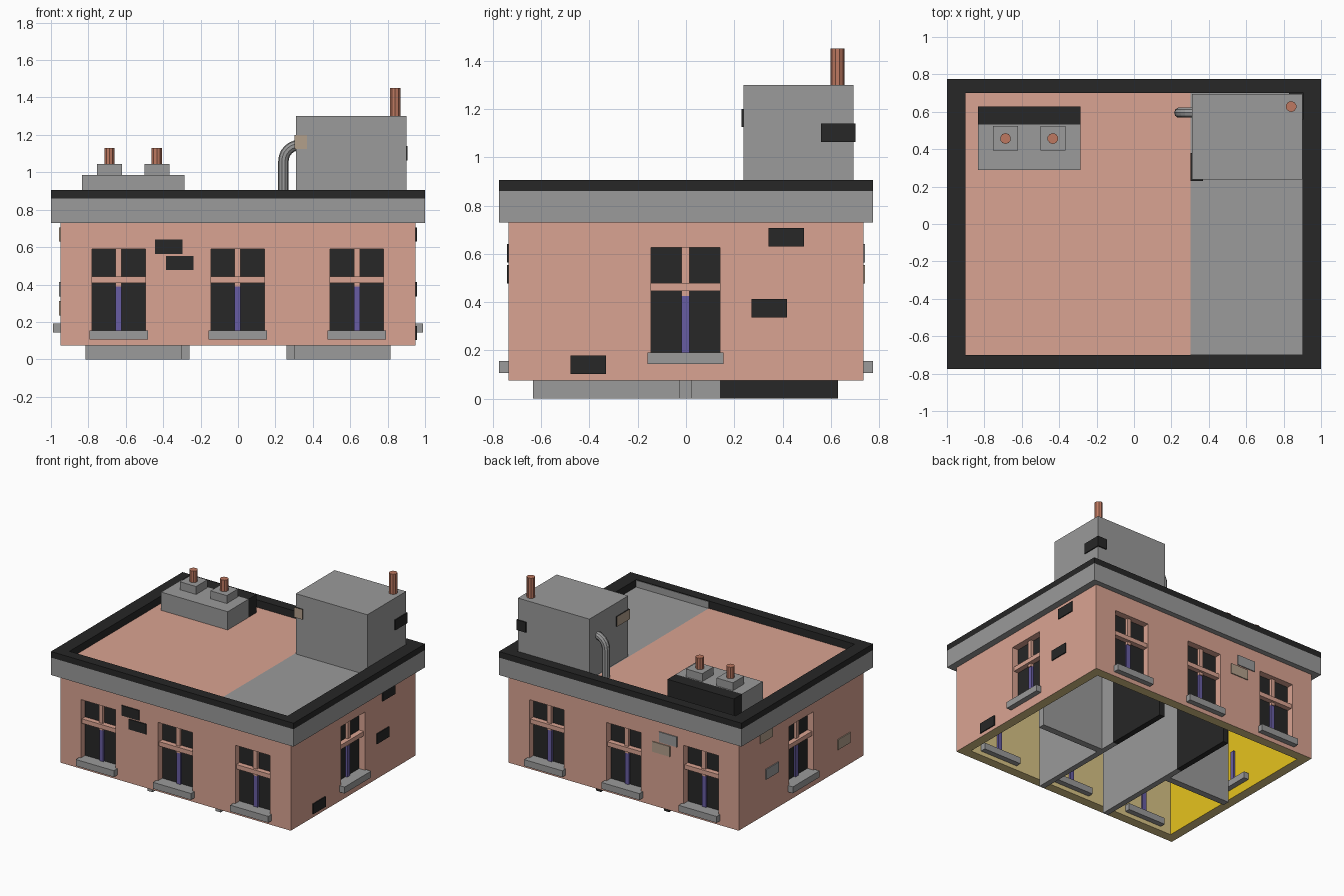
import bpy, bmesh, math

if "Cube" in bpy.data.objects:
    bpy.data.objects.remove(bpy.data.objects["Cube"])


def material(name, r, g, b):
    m = bpy.data.materials.new(name)
    m.diffuse_color = (r, g, b, 1)
    m.use_nodes = True
    m.node_tree.nodes["Principled BSDF"].inputs["Base Color"].default_value = m.diffuse_color
    return m


PINK = material("pink_plaster", .70, .37, .287)
GRAY = material("gray_concrete", .325, .325, .325)
BLACK = material("charcoal", .02, .02, .02)
TAN = material("tan_brick", .45, .35, .26)
BLUE = material("violet_blue", .136, .107, .366)
CLAY = material("clay_pot", .51, .19, .119)
KHAKI = material("khaki_interior", .69, .55, .235)
YELLOW = material("yellow_interior", .79, .546, .013)


def make(name, bm, *mats):
    bmesh.ops.recalc_face_normals(bm, faces=bm.faces)
    me = bpy.data.meshes.new(name)
    bm.to_mesh(me)
    bm.free()
    for m in mats:
        me.materials.append(m)
    ob = bpy.data.objects.new(name, me)
    bpy.context.collection.objects.link(ob)
    return ob


def boxes(name, items, *mats):
    """Each item: x0, x1, y0, y1, z0, z1."""
    bm = bmesh.new()
    for x0, x1, y0, y1, z0, z1 in items:
        vs = bmesh.ops.create_cube(bm, size=1)["verts"]
        for v in vs:
            v.co.x = x0 if v.co.x < 0 else x1
            v.co.y = y0 if v.co.y < 0 else y1
            v.co.z = z0 if v.co.z < 0 else z1
    return make(name, bm, *mats)


def on_wall(side, u0, u1, d0, d1, z0, z1):
    """Box on a wall: u along the wall, d outward from its surface."""
    if side in ("front", "back"):
        s = -1 if side == "front" else 1
        a, b = sorted((s * (.735 + d0), s * (.735 + d1)))
        return (u0, u1, a, b, z0, z1)
    s = -1 if side == "left" else 1
    a, b = sorted((s * (.95 + d0), s * (.95 + d1)))
    return (a, b, u0, u1, z0, z1)


# window positions: side, centre along wall, sill bottom
windows = [(s, u, .107) for s in ("front", "back") for u in (-.638, -.002, .635)]
windows += [(s, -.002, .143) for s in ("left", "right")]

# hollow walls with recessed windows
walls = boxes("walls", [(-.95, .95, -.735, .735, .075, .8)], PINK, BLACK, KHAKI, YELLOW)
cuts = [(-.88, .88, -.665, .665, -.5, .78)]
cuts += [on_wall(s, u - .143, u + .143, -.05, .1, z + .02, z + .483) for s, u, z in windows]
cutter = boxes("wall_cutter", cuts)
cutter.hide_render = True
mod = walls.modifiers.new("openings", "BOOLEAN")
mod.operation, mod.solver, mod.object = "DIFFERENCE", "EXACT", cutter
bpy.context.view_layer.update()
cut_mesh = bpy.data.meshes.new_from_object(
    walls.evaluated_get(bpy.context.evaluated_depsgraph_get()))
walls.modifiers.clear()
walls.data = cut_mesh
bpy.data.objects.remove(cutter)
cut_mesh.materials.clear()
for m in (PINK, BLACK, KHAKI, YELLOW):
    cut_mesh.materials.append(m)
for f in cut_mesh.polygons:
    c, n = f.center, f.normal
    f.material_index = 0
    if n.z < -.9 and c.z < .1:                              # bottom rim
        f.material_index = 2
    elif abs(c.x) < .885 and abs(c.y) < .67 and c.z < .79:  # room side
        f.material_index = 3 if c.x < -.87 and n.x > .9 else 2
    elif abs(abs(c.y) - .685) < .004 and abs(n.y) > .9:     # window panes
        f.material_index = 1
    elif abs(abs(c.x) - .90) < .004 and abs(n.x) > .9:
        f.material_index = 1

# window frames, lower bars and sills
frames, bars, sills = [], [], []
for s, u, z in windows:
    frames.append(on_wall(s, u - .143, u + .143, -.05, -.012, z + .302, z + .335))
    frames.append(on_wall(s, u - .016, u + .016, -.05, -.03, z + .282, z + .483))
    bars.append(on_wall(s, u - .016, u + .016, -.085, -.036, z + .04, z + .282))
    sills.append(on_wall(s, u - .157, u + .157, -.11, .04, z, z + .048))
boxes("window_frames", frames, PINK)
boxes("window_lower_bars", bars, BLUE)
boxes("window_sills", sills, GRAY)

# loose brick plates on the walls: side, u centre, z centre
plates = {
    "charcoal_bricks": (BLACK, [("front", -.37, .602), ("front", -.312, .515),
                                ("right", .415, .668), ("right", .345, .375),
                                ("right", -.405, .14)]),
    "gray_bricks": (GRAY, [("back", -.37, .602), ("left", .345, .375)]),
    "tan_bricks": (TAN, [("back", -.312, .515), ("left", .415, .668),
                         ("left", -.5, .273)]),
}
for name, (mat, spots) in plates.items():
    boxes(name, [on_wall(s, u - .073, u + .073, -.002, .007, z - .038, z + .038)
                 for s, u, z in spots], mat)

# cornice: profile swept round the rectangle, dark cap on top and inside
bm = bmesh.new()
profile = [(1, .775, .73), (1, .775, .86), (1, .775, .905),
           (.9, .7, .905), (.9, .7, .84), (.9, .7, .73)]
rings = [[bm.verts.new((sx * x, sy * y, z))
          for sx, sy in ((-1, -1), (1, -1), (1, 1), (-1, 1))] for x, y, z in profile]
for i, a in enumerate(rings):
    b = rings[(i + 1) % len(rings)]
    for k in range(4):
        j = (k + 1) % 4
        f = bm.faces.new((a[k], a[j], b[j], b[k]))
        f.material_index = 1 if f.calc_center_median().z > .865 else 0
make("cornice", bm, GRAY, BLACK)

# roof surfaces
boxes("roof_pink", [(-.9, .302, -.7, .7, .79, .85)], PINK)
boxes("roof_gray", [(.302, .9, -.7, .7, .79, .85)], GRAY)
boxes("parapet_lining", [(.302, .9, -.7, -.697, .845, .9)], GRAY)

# crossed partition walls, standing on the ground
parts, dark = [], []
for s in (-1, 1):
    x0, x1 = sorted((s * .26, s * .302))
    parts.append((x0, x1, -.635, .14, 0, .78))
    dark.append((x0, x1, .14, .63, 0, .78))
    a, b = sorted((s * .28, s * .815))
    parts.append((a, b, -.028, .022, 0, .78))
boxes("partitions", parts, GRAY)
boxes("partitions_dark", dark, BLACK)

# low chimney stack with dark rear part
boxes("chimney_base", [(-.835, -.287, .288, .532, .84, .986)], GRAY)
boxes("chimney_base_rear", [(-.835, -.287, .532, .628, .84, .986)], BLACK)
boxes("chimney_pedestals", [(x - .067, x + .067, .392, .524, .98, 1.045)
                            for x in (-.687, -.434)], GRAY)

# rooftop hut with corner bricks: outer faces tan, edges dark
boxes("roof_hut", [(.31, .9, .238, .695, .84, 1.3)], GRAY)
tan = boxes("hut_tan_bricks", [(.302, .37, .23, .24, 1.125, 1.2),
                               (.302, .312, .23, .38, 1.125, 1.2)], TAN, BLACK)
for f in tan.data.polygons:
    f.material_index = 0 if f.normal.x < -.9 or f.normal.y < -.9 else 1
boxes("hut_charcoal_bricks", [(.898, .907, .56, .703, 1.063, 1.14),
                              (.83, .907, .693, .703, 1.063, 1.14)], BLACK)


# clay pots
def pot(name, x, y, z0, z1, r):
    bm = bmesh.new()
    bmesh.ops.create_cone(bm, cap_ends=True, segments=10, radius1=r, radius2=r, depth=z1 - z0)
    make(name, bm, CLAY).location = (x, y, (z0 + z1) / 2)


pot("pot_left", -.687, .457, 1.04, 1.13, .029)
pot("pot_middle", -.434, .457, 1.04, 1.13, .029)
pot("pot_hut", .84, .628, 1.29, 1.45, .029)

# bent vent pipe: circular section swept along an elbow
path = [(.243, .84, 0)]
for k in range(7):
    t = math.pi / 2 * k / 6
    path.append((.328 - .085 * math.cos(t), 1.06 + .085 * math.sin(t), t))
path.append((.35, 1.145, math.pi / 2))
bm = bmesh.new()
loops = []
for x, z, t in path:
    loop = []
    for k in range(10):
        a = 2 * math.pi * k / 10
        o = .028 * math.cos(a)
        loop.append(bm.verts.new((x - o * math.cos(t), .595 + .028 * math.sin(a),
                                  z + o * math.sin(t))))
    loops.append(loop)
for a, b in zip(loops, loops[1:]):
    for k in range(10):
        j = (k + 1) % 10
        bm.faces.new((a[k], a[j], b[j], b[k]))
bm.faces.new(loops[0])
bm.faces.new(loops[-1])
make("vent_pipe", bm, GRAY)
